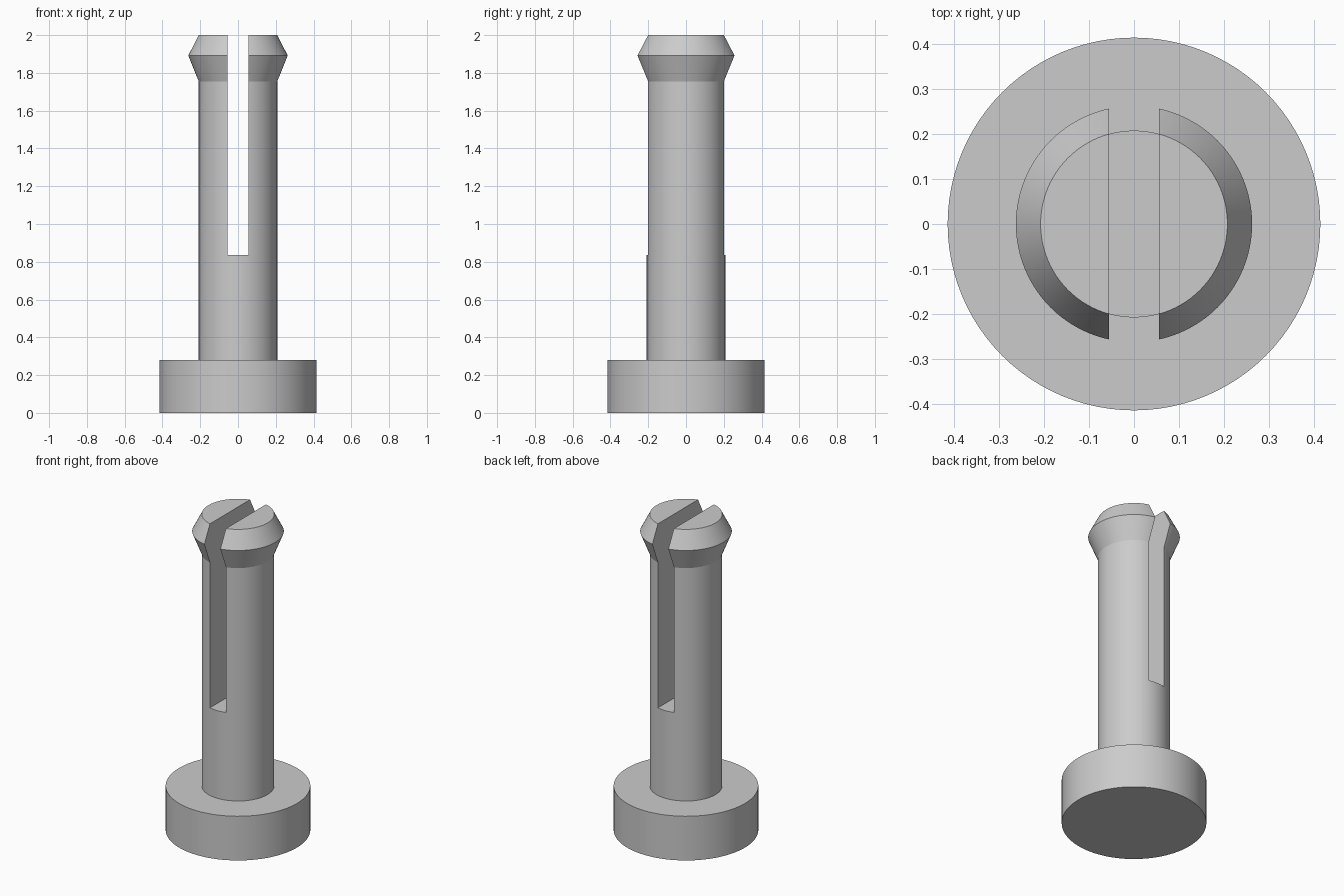
import bpy, bmesh, math
from mathutils import Matrix, Vector

if "Cube" in bpy.data.objects:
    bpy.data.objects.remove(bpy.data.objects["Cube"])

grey = bpy.data.materials.new("light_grey")
grey.diffuse_color = (0.6, 0.6, 0.6, 1)
grey.use_nodes = True
grey.node_tree.nodes["Principled BSDF"].inputs["Base Color"].default_value = grey.diffuse_color

# Round pin: foot, shaft and flared head as one turned profile
profile = [(0, 0), (0.415, 0), (0.415, 0.28), (0.208, 0.28), (0.208, 1.755),
           (0.263, 1.892), (0.208, 2.0), (0, 2.0)]
bm = bmesh.new()
verts = [bm.verts.new((r, 0, z)) for r, z in profile]
edges = [bm.edges.new(pair) for pair in zip(verts, verts[1:])]
bmesh.ops.spin(bm, geom=verts + edges, cent=(0, 0, 0), axis=(0, 0, 1),
               angle=math.tau, steps=96, use_merge=True)
bmesh.ops.remove_doubles(bm, verts=bm.verts, dist=1e-5)
bmesh.ops.recalc_face_normals(bm, faces=bm.faces)
mesh = bpy.data.meshes.new("split_pin")
bm.to_mesh(mesh)
bm.free()
pin = bpy.data.objects.new("split_pin", mesh)
bpy.context.collection.objects.link(pin)
mesh.materials.append(grey)

# Slot that splits the upper shaft and head from front to back
bm = bmesh.new()
bmesh.ops.create_cube(bm, size=1, matrix=Matrix.LocRotScale(
    Vector((0, 0, 1.535)), None, Vector((0.112, 1.2, 1.4))))
slot_mesh = bpy.data.meshes.new("slot_cutter")
bm.to_mesh(slot_mesh)
bm.free()
slot_mesh.materials.append(grey)
slot = bpy.data.objects.new("slot_cutter", slot_mesh)
bpy.context.collection.objects.link(slot)

cut = pin.modifiers.new("slot", 'BOOLEAN')
cut.operation, cut.solver, cut.object = 'DIFFERENCE', 'EXACT', slot
bpy.context.view_layer.objects.active = pin
pin.select_set(True)
bpy.ops.object.modifier_apply(modifier=cut.name)
bpy.data.objects.remove(slot)

# Smooth round walls, sharp rims and slot edges
bpy.ops.object.shade_smooth_by_angle(angle=math.radians(20))
